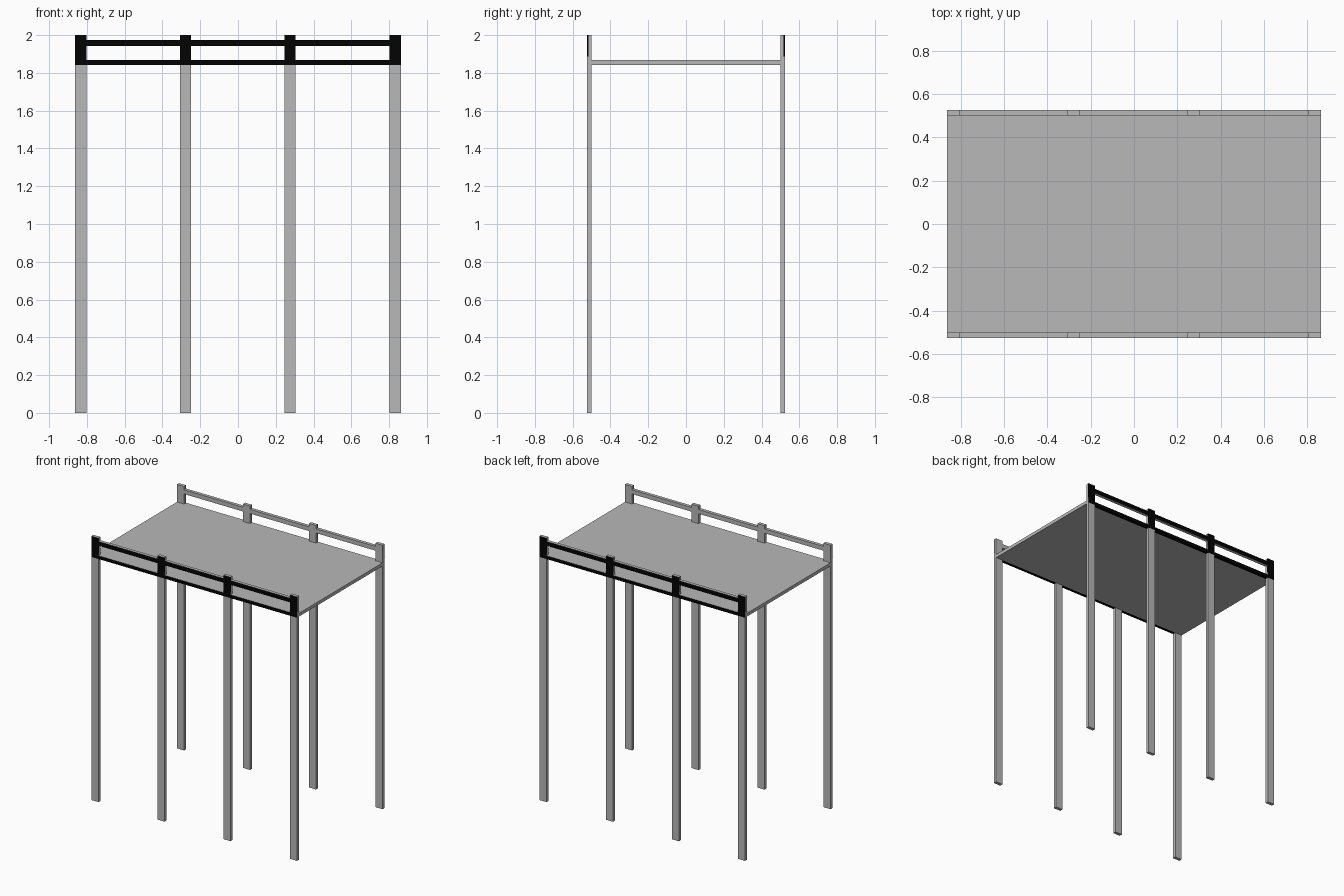
import bpy, bmesh

if "Cube" in bpy.data.objects:
    bpy.data.objects.remove(bpy.data.objects["Cube"])


def material(name, v):
    m = bpy.data.materials.new(name)
    m.diffuse_color = (v, v, v, 1)
    m.use_nodes = True
    m.node_tree.nodes["Principled BSDF"].inputs["Base Color"].default_value = m.diffuse_color
    return m


GREY = material("light_grey", 0.48)
BLACK = material("black", 0.001)

# Main dimensions
HALF_X, POST_W = 0.862, 0.059
Y_IN, Y_OUT = 0.50, 0.525
Y_PLATE = 0.517
DECK_LO, DECK_HI, TOP = 1.842, 1.867, 2.0
STRIP_LO = 1.887
POST_X = [-0.8325, -0.2785, 0.2745, 0.8325]


def box(name, x, y, z, dark=lambda n: False):
    """Box from ranges; dark(normal) picks the faces painted black."""
    bm = bmesh.new()
    bmesh.ops.create_cube(bm, size=1)
    for v in bm.verts:
        v.co = [(min(r) + max(r)) / 2 + c * (max(r) - min(r))
                for c, r in zip(v.co, (x, y, z))]
    bm.normal_update()
    for f in bm.faces:
        f.material_index = 1 if dark(f.normal) else 0
    me = bpy.data.meshes.new(name)
    bm.to_mesh(me)
    bm.free()
    me.materials.append(GREY)
    me.materials.append(BLACK)
    ob = bpy.data.objects.new(name, me)
    bpy.context.collection.objects.link(ob)
    return ob


# Platform
box("deck", (-HALF_X, HALF_X), (-Y_IN, Y_IN), (DECK_LO, DECK_HI))

for side, s in (("front", -1), ("back", 1)):
    def outer(n, s=s):
        return n.y * s > 0.5

    def outer_and_under(n, s=s):
        return n.y * s > 0.5 or n.z < -0.5

    def outer_and_ends(n, s=s):
        return n.y * s > 0.5 or abs(n.x) > 0.5

    ys = (s * Y_IN, s * Y_OUT)
    for i, px in enumerate(POST_X):
        xs = (px - POST_W / 2, px + POST_W / 2)
        # Leg, painted band at deck level, and railing post with black plate
        box(f"{side}_leg_{i}", xs, ys, (0, DECK_LO))
        box(f"{side}_post_base_{i}", xs, ys, (DECK_LO, STRIP_LO), outer)
        box(f"{side}_post_{i}", xs, (s * Y_IN, s * Y_PLATE), (STRIP_LO, TOP))
        box(f"{side}_post_plate_{i}", xs, (s * Y_PLATE, s * Y_OUT),
            (STRIP_LO, TOP), outer_and_ends)
    # Rails spanning each bay between neighbouring posts
    for i, (a, b) in enumerate(zip(POST_X, POST_X[1:])):
        xs = (a + POST_W / 2, b - POST_W / 2)
        box(f"{side}_deck_edge_{i}", xs, ys, (DECK_LO, DECK_HI), outer_and_under)
        box(f"{side}_handrail_{i}", xs, ys, (1.943, 1.975), outer)
